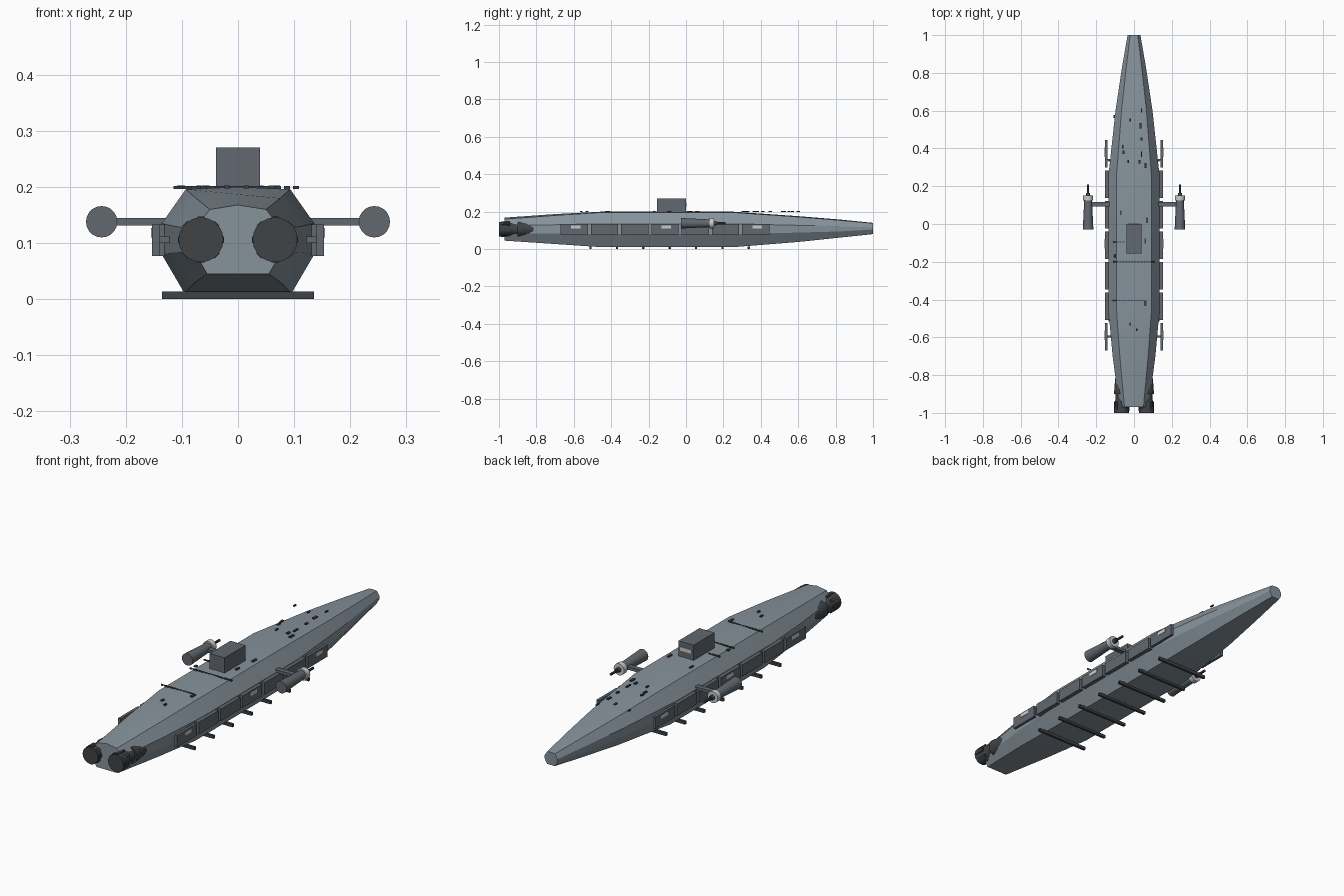
import bpy, bmesh, math, random
from mathutils import Matrix

if "Cube" in bpy.data.objects:
    bpy.data.objects.remove(bpy.data.objects["Cube"])

random.seed(4)


def material(name, r, g, b):
    m = bpy.data.materials.new(name)
    m.diffuse_color = (r, g, b, 1)
    m.use_nodes = True
    m.node_tree.nodes["Principled BSDF"].inputs["Base Color"].default_value = m.diffuse_color
    return m


HULL = material("hull_grey", 0.24, 0.29, 0.33)
STEEL = material("steel", 0.12, 0.14, 0.16)
DARK = material("dark_steel", 0.05, 0.055, 0.06)
LIGHT = material("pale_grey", 0.6, 0.6, 0.6)


def finish(name, bm, mat, smooth=None):
    bmesh.ops.recalc_face_normals(bm, faces=bm.faces)
    me = bpy.data.meshes.new(name)
    bm.to_mesh(me)
    bm.free()
    me.materials.append(mat)
    ob = bpy.data.objects.new(name, me)
    bpy.context.collection.objects.link(ob)
    if smooth:
        bpy.ops.object.select_all(action='DESELECT')
        ob.select_set(True)
        bpy.context.view_layer.objects.active = ob
        bpy.ops.object.shade_smooth_by_angle(angle=math.radians(smooth))
    return ob


def add_box(bm, x0, x1, y0, y1, z0, z1):
    m = Matrix.Translation(((x0 + x1) / 2, (y0 + y1) / 2, (z0 + z1) / 2))
    m = m @ Matrix.Diagonal((abs(x1 - x0), y1 - y0, z1 - z0, 1))
    bmesh.ops.create_cube(bm, size=1, matrix=m)


def boxes(name, items, mat):
    bm = bmesh.new()
    for it in items:
        add_box(bm, *it)
    return finish(name, bm, mat)


def loft(name, rings, mat, smooth=None):
    bm = bmesh.new()
    loops = [[bm.verts.new(p) for p in ring] for ring in rings]
    n = len(loops[0])
    for a, b in zip(loops, loops[1:]):
        for i in range(n):
            bm.faces.new((a[i], a[(i + 1) % n], b[(i + 1) % n], b[i]))
    bm.faces.new(loops[0])
    bm.faces.new(loops[-1])
    return finish(name, bm, mat, smooth)


def turned(name, cx, cz, profile, mat, sides=20, smooth=30):
    """Round part along y from (y, radius) pairs."""
    rings = [[(cx + r * math.cos(2 * math.pi * i / sides), y,
               cz + r * math.sin(2 * math.pi * i / sides)) for i in range(sides)]
             for y, r in profile]
    return loft(name, rings, mat, smooth)


# Hull: y, side half width, top half width, bottom half width,
# z of bottom, lower side, upper side, shoulder, ridge
sections = [
    (-0.97, 0.078, 0.050, 0.055, 0.045, 0.085, 0.125, 0.160, 0.168),
    (-0.70, 0.113, 0.075, 0.080, 0.027, 0.083, 0.130, 0.180, 0.187),
    (-0.45, 0.136, 0.093, 0.095, 0.010, 0.080, 0.135, 0.196, 0.200),
    (0.25, 0.136, 0.093, 0.095, 0.010, 0.080, 0.135, 0.196, 0.200),
    (0.60, 0.098, 0.066, 0.066, 0.038, 0.088, 0.127, 0.172, 0.176),
    (0.82, 0.065, 0.042, 0.042, 0.061, 0.094, 0.122, 0.154, 0.158),
    (1.00, 0.034, 0.020, 0.020, 0.080, 0.104, 0.116, 0.138, 0.140),
]
rings = []
for y, w, wt, wb, zb, zl, zu, zs, zr in sections:
    half = [(wb, zb), (w, zl), (w, zu), (wt, zs)]
    rings.append([(x, y, z) for x, z in half] + [(0, y, zr)]
                 + [(-x, y, z) for x, z in reversed(half)])
loft("hull", rings, HULL, 25)

# Conning tower and its rear window strip
boxes("tower", [(-0.039, 0.039, -0.155, 0, 0.19, 0.27)], STEEL)
boxes("tower_window", [(-0.03, 0.03, -0.002, 0.003, 0.228, 0.246)], LIGHT)

# Cross beams under the keel
boxes("keel_beams", [(-0.135, 0.135, -0.516 + 0.141 * i, -0.504 + 0.141 * i, 0, 0.014)
                     for i in range(7)], DARK)

starts = [-0.67 + 0.1617 * i for i in range(7)]
for s, side in ((1, "right"), (-1, "left")):
    # Armour panels, standoffs and lit windows
    boxes(side + "_panels", [(s * (0.14 if i in (0, 6) else 0.13), s * 0.153, y, y + 0.145, 0.077, 0.133)
                             for i, y in enumerate(starts)], STEEL)
    boxes(side + "_panel_struts", [(s * 0.09, s * 0.145, y, y + 0.01, 0.1, 0.112)
                                   for y in (-0.6, 0.335)], STEEL)
    boxes(side + "_windows", [(s * 0.15, s * 0.155, starts[i] + 0.055, starts[i] + 0.105, 0.11, 0.127)
                              for i in (0, 3, 6)], LIGHT)

    # Engine pod and nozzle
    ex, ez = s * 0.066, 0.106
    turned(side + "_engine_fairing", ex, ez,
           [(-0.73, 0.003), (-0.77, 0.022), (-0.82, 0.034), (-0.9, 0.040)], DARK)
    turned(side + "_engine_neck", ex, ez, [(-0.89, 0.031), (-0.94, 0.031)], DARK)
    turned(side + "_nozzle", ex, ez,
           [(-0.925, 0.030), (-0.94, 0.035), (-1.0, 0.040)], DARK)
    # Ribs around the nozzle
    bm = bmesh.new()
    for k in range(8):
        spin = Matrix.Translation((ex, -0.965, ez)) @ Matrix.Rotation(k * math.pi / 4, 4, 'Y')
        bmesh.ops.create_cube(bm, size=1, matrix=spin @ Matrix.Translation((0, 0, 0.038))
                              @ Matrix.Diagonal((0.012, 0.05, 0.006, 1)))
    finish(side + "_nozzle_ribs", bm, DARK)

    # Outrigger gun
    gx, gz = s * 0.243, 0.138
    boxes(side + "_gun_arm", [(s * 0.11, gx, 0.093, 0.117, 0.131, 0.145)], STEEL)
    turned(side + "_gun_body", gx, gz, [(-0.028, 0.028), (0.14, 0.020)], STEEL)
    turned(side + "_gun_collar", gx, gz, [(0.125, 0.027), (0.15, 0.027)], LIGHT)
    turned(side + "_gun_hub", gx, gz, [(0.148, 0.012), (0.165, 0.010)], DARK, 12)
    turned(side + "_gun_barrel", gx, gz, [(0.16, 0.006), (0.21, 0.006)], DARK, 10)

# Dashed seams across the deck
dashes = []
for y, x0, x1 in ((-0.2, -0.11, 0.1), (-0.405, -0.115, 0.06), (-0.095, -0.11, -0.05)):
    x = x0
    while x < x1:
        dashes.append((x, x + 0.011, y - 0.003, y + 0.003, 0.196, 0.202))
        x += 0.016
boxes("deck_seams", dashes, DARK)

# Small deck fittings
spots = [(-0.105, 0.57), (-0.02, 0.55), (0.04, 0.6), (0.035, 0.52), (0.04, 0.45), (-0.055, 0.38),
         (-0.03, 0.33), (0.04, 0.37), (0.06, 0.31), (0.03, 0.33), (-0.07, 0.06), (0.07, 0.02),
         (-0.1, -0.17), (0.06, -0.09), (-0.02, -0.53), (0.015, -0.56), (0.06, -0.42), (-0.06, 0.41)]
fits = []
for x, y in spots:
    a, b = random.uniform(0.003, 0.006), random.uniform(0.007, 0.015)
    fits.append((x - a, x + a, y - b, y + b, 0.197, 0.203))
boxes("deck_fittings", fits, DARK)
